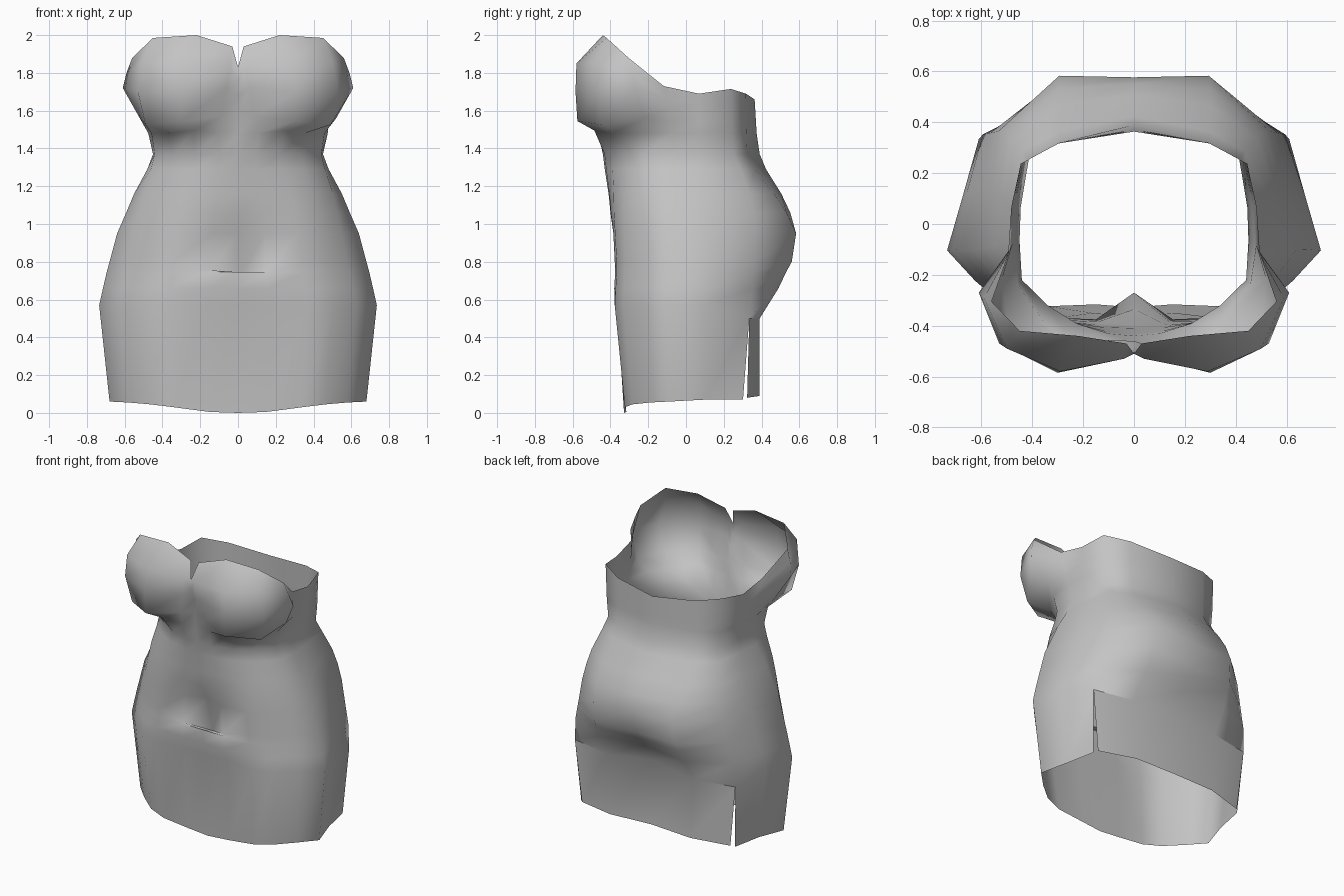
import bpy, bmesh

if "Cube" in bpy.data.objects:
    bpy.data.objects.remove(bpy.data.objects["Cube"])

# Cloth colour
cloth = bpy.data.materials.new("grey_cloth")
cloth.diffuse_color = (0.55, 0.55, 0.55, 1)
cloth.use_nodes = True
cloth.node_tree.nodes["Principled BSDF"].inputs["Base Color"].default_value = cloth.diffuse_color

# Half cross-sections, front centre round to back centre (fractions of width and depth)
HIP_X = [0, .22, .50, .68, .85, 1, .92, .83, .45, 0]
HIP_Y = [-1, -1, -.98, -.86, -.58, -.27, .25, .7, 1, .98]
WAIST_X = [0, .22, .50, .75, .98, 1, .99, .92, .64, 0]
WAIST_Y = [-1, -.98, -.89, -.73, -.50, -.15, .17, .65, .83, 1]


def ring(z, width, front, back, corner=None):
    """Blend from the boxy waist section to the pointed hip section by width."""
    t = min(1, max(0, (width - .45) / .2))
    pts = []
    for i in range(10):
        fx = WAIST_X[i] + t * (HIP_X[i] - WAIST_X[i])
        fy = WAIST_Y[i] + t * (HIP_Y[i] - WAIST_Y[i])
        if i == 7 and corner:
            fy = corner
        pts.append([fx * width, fy * (front if fy < 0 else back), z])
    return pts


# Skirt and waist: height, half width, front depth, back depth, back corner fraction
rings = [ring(*r) for r in [
    (.05, .68, .33, .39, .83), (.57, .735, .385, .40, .84),
    (.66, .715, .38, .49, .72), (.745, .695, .375, .53, .67),
    (.80, .68, .375, .56, .64), (.95, .64, .385, .588, .62),
    (1.06, .592, .40, .56, .64), (1.16, .55, .41, .51, .66),
    (1.29, .48, .43, .425, .68), (1.37, .45, .44, .39), (1.48, .475, .465, .375, .65)]]

# Uneven hem, lower at the front
for p, z in zip(rings[0], [0, .005, .03, .045, .055, .06, .07, .08, .09, .1]):
    p[2] = z
# Seat tucked under at the back
for i, y, z in [(7, .335, .5), (8, .39, .5), (9, .37, .54)]:
    rings[1][i][1:] = [y, z]
rings[2][9][1] = .44
# Valleys beside the thighs
rings[0][0][1], rings[0][1][1] = -.328, -.316
rings[1][0][1], rings[1][1][1] = -.365, -.35
# Pinched fold hidden behind a lip
rings[4][0][1:] = [-.27, .70]
rings[4][1][2] = .755
rings[5][0][1] = -.335
# Fullness under the cups
rings[10][2][1:] = [-.485, 1.495]
rings[10][3][1] = -.39

# Bodice: fitted back, with the cups shaped over the front columns
cups = [
    [(0, -.46, 1.6), (.09, -.49, 1.57), (.3, -.575, 1.545), (.49, -.45, 1.525), (.52, -.22, 1.56)],
    [(0, -.48, 1.68), (.06, -.525, 1.72), (.3, -.585, 1.70), (.53, -.47, 1.70), (.61, -.27, 1.72)],
    [(0, -.5, 1.76), (.04, -.53, 1.83), (.29, -.58, 1.85), (.5, -.49, 1.86), (.59, -.29, 1.8)],
    [(0, -.51, 1.83), (.03, -.47, 1.94), (.22, -.44, 2.0), (.45, -.42, 1.985), (.56, -.305, 1.88)]]
edge = [1.73, 1.69, 1.715, 1.69, 1.66]
for n, cup in enumerate(cups):
    t = (n + 1) / 4
    r = ring(1.48, .475 + .02 * t, .465 + .2 * t, .375 - .01 * t, .65)
    for i in range(5):
        r[i] = list(cup[i])
        r[5 + i][2] += (edge[i] - 1.48) * t
    rings.append(r)

# Creases along rings: ring index, first and last column (seat, fold lip, fold bottom)
CREASES = [(1, 7, 8), (3, 0, 1), (4, 0, 1)]

# Loft both halves, with a slit at each back corner of the skirt
bm = bmesh.new()
for s in (1, -1):
    grid = [[bm.verts.new((s * x, y, z)) for x, y, z in r] for r in rings]
    x, y, z = rings[0][7]
    slit = bm.verts.new((s * (x + .02), y - .022, z - .01))
    for j in range(len(grid) - 1):
        for i in range(9):
            a, b, c, d = grid[j][i], grid[j][i + 1], grid[j + 1][i + 1], grid[j + 1][i]
            if (j, i) == (0, 6):
                b = slit
            bm.faces.new((a, b, c, d) if s > 0 else (d, c, b, a))
    for j, first, last in CREASES:
        for i in range(first, last):
            bm.edges.get((grid[j][i], grid[j][i + 1])).smooth = False
bmesh.ops.remove_doubles(bm, verts=bm.verts, dist=.001)
for f in bm.faces:
    f.smooth = True

mesh = bpy.data.meshes.new("strapless_dress")
bm.to_mesh(mesh)
bm.free()
mesh.materials.append(cloth)
dress = bpy.data.objects.new("strapless_dress", mesh)
bpy.context.collection.objects.link(dress)
